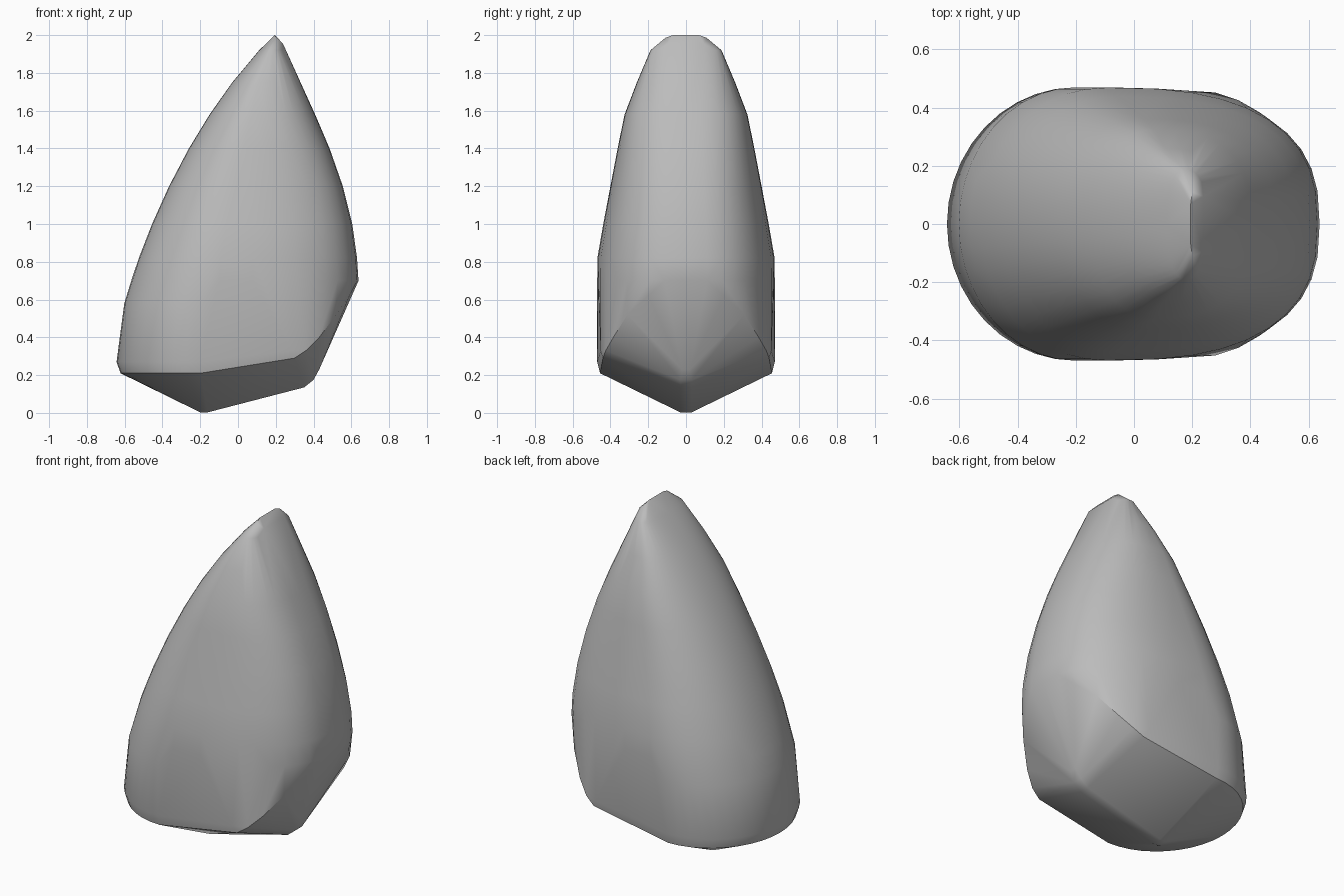
import bpy, bmesh, math

cube = bpy.data.objects.get("Cube")
if cube:
    bpy.data.objects.remove(cube, do_unlink=True)

mat = bpy.data.materials.new("stone grey")
mat.use_nodes = True
GREY = (0.5, 0.5, 0.5, 1)
mat.diffuse_color = GREY
mat.node_tree.nodes["Principled BSDF"].inputs["Base Color"].default_value = GREY

SEG = 20


def half_section(z, ridge, end, width, power):
    """Half of a rounded section, running from the side ridge to one end."""
    pts = []
    for i in range(SEG + 1):
        a = math.pi * (i / SEG - 0.5)
        c, s = math.cos(a), math.sin(a)
        x = ridge + (end - ridge) * abs(c) ** (2 / power)
        y = math.copysign(width * abs(s) ** (2 / power), s)
        pts.append((x, y, z))
    return pts


def mirrored(pts):
    return pts + [(x, -y, z) for x, y, z in pts]


# Body sections: height, left end, side ridge, right end, half width
sections = [
    (0.70, -0.565, -0.10, 0.638, 0.470),
    (0.82, -0.525, -0.09, 0.630, 0.469),
    (1.00, -0.455, -0.06, 0.605, 0.438),
    (1.20, -0.365, -0.02, 0.555, 0.400),
    (1.40, -0.260, 0.03, 0.485, 0.362),
    (1.58, -0.150, 0.07, 0.408, 0.325),
    (1.75, -0.030, 0.11, 0.330, 0.260),
    (1.92, 0.112, 0.17, 0.252, 0.188),
]
points = []
for z, left, ridge, right, width in sections:
    points += half_section(z, ridge, left, width, 2.1)
    points += half_section(z, ridge, right, width, 2.6)

# Blunt tip
points += mirrored([(0.195, 0.07, 2.0), (0.2, 0.11, 1.985), (0.238, 0.095, 1.955)])

# Rounded lower rim on the left side
for z, left, width in ((0.58, -0.602, 0.47), (0.27, -0.643, 0.47), (0.21, -0.622, 0.455)):
    points += half_section(z, -0.2, left, width, 2.0)

# Slanted rim on the right side and the keel below
points += mirrored([(0.30, 0.44, 0.29), (0.28, 0.452, 0.33), (0.36, 0.425, 0.33),
                    (0.43, 0.385, 0.40), (0.52, 0.31, 0.52), (0.59, 0.2, 0.62)])
points += mirrored([(-0.20, 0.03, 0.003), (-0.16, 0.03, 0.003),
                    (0.35, 0.03, 0.135), (0.40, 0.03, 0.175), (0.43, 0.02, 0.23)])

# Wrap the sections in one convex skin
bm = bmesh.new()
for p in points:
    bm.verts.new(p)
bmesh.ops.remove_doubles(bm, verts=bm.verts[:], dist=0.002)
hull = bmesh.ops.convex_hull(bm, input=bm.verts[:])
loose = {g for g in hull["geom_interior"] + hull["geom_unused"]
         if isinstance(g, bmesh.types.BMVert)}
bmesh.ops.delete(bm, geom=list(loose), context="VERTS")
bmesh.ops.recalc_face_normals(bm, faces=bm.faces[:])
mesh = bpy.data.meshes.new("stone_body")
bm.to_mesh(mesh)
bm.free()
body = bpy.data.objects.new("stone_body", mesh)
bpy.context.collection.objects.link(body)
mesh.materials.append(mat)

bpy.ops.object.select_all(action="DESELECT")
body.select_set(True)
bpy.context.view_layer.objects.active = body
bpy.ops.object.shade_smooth_by_angle(angle=math.radians(30))
